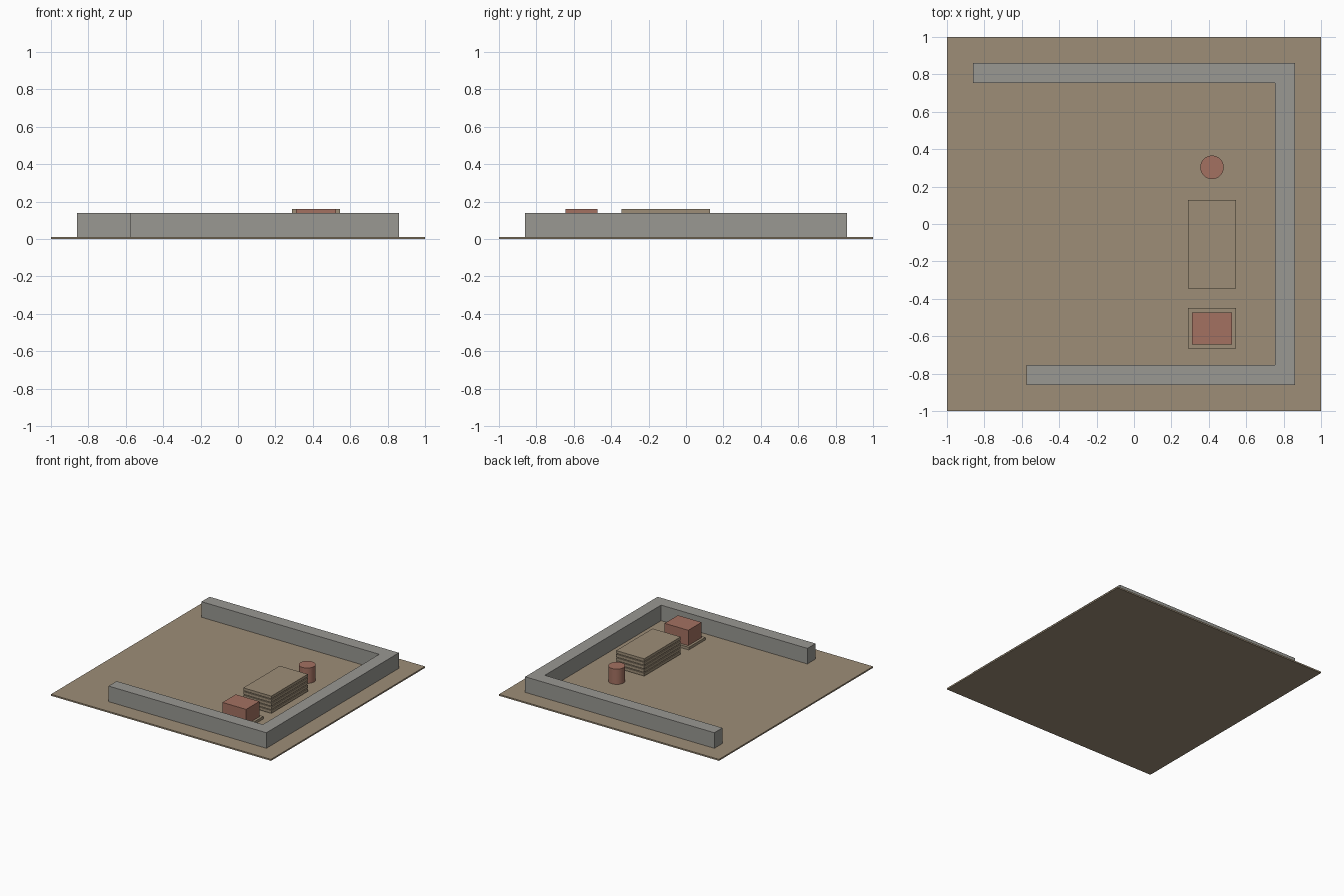
import bpy, bmesh

if "Cube" in bpy.data.objects:
    bpy.data.objects.remove(bpy.data.objects["Cube"])


def material(name, rgb):
    mat = bpy.data.materials.new(name)
    mat.use_nodes = True
    mat.diffuse_color = (*rgb, 1)
    mat.node_tree.nodes["Principled BSDF"].inputs["Base Color"].default_value = (*rgb, 1)
    return mat


sand = material("sandy tan", (0.34, 0.27, 0.185))
concrete = material("concrete grey", (0.32, 0.315, 0.29))
rust = material("rust red", (0.37, 0.165, 0.12))


def prism(name, outline, z0, z1, mat):
    """Extrude a flat outline upwards from z0 to z1."""
    bm = bmesh.new()
    face = bm.faces.new([bm.verts.new((x, y, z0)) for x, y in outline])
    top = bmesh.ops.extrude_face_region(bm, geom=[face])["geom"]
    verts = [v for v in top if isinstance(v, bmesh.types.BMVert)]
    bmesh.ops.translate(bm, verts=verts, vec=(0, 0, z1 - z0))
    bmesh.ops.recalc_face_normals(bm, faces=bm.faces)
    mesh = bpy.data.meshes.new(name)
    bm.to_mesh(mesh)
    bm.free()
    mesh.materials.append(mat)
    obj = bpy.data.objects.new(name, mesh)
    bpy.context.collection.objects.link(obj)
    return obj


def box(name, x0, x1, y0, y1, z0, z1, mat):
    return prism(name, [(x0, y0), (x1, y0), (x1, y1), (x0, y1)], z0, z1, mat)


GROUND = 0.012
TOP = 0.16

# Ground slab
box("ground", -1, 1, -1, 1, 0, GROUND, sand)

# Three-sided perimeter wall with a shorter front arm
OUT, IN = 0.86, 0.755
prism("perimeter_wall",
      [(-0.575, -OUT), (OUT, -OUT), (OUT, OUT), (-OUT, OUT),
       (-OUT, IN), (IN, IN), (IN, -IN), (-0.575, -IN)],
      0.001, 0.14, concrete)

# Stack of slabs separated by recessed spacers
LAYERS = 5
pitch = (TOP - GROUND) / LAYERS
gap = 0.006
for i in range(LAYERS):
    z = GROUND + i * pitch
    box(f"stack_spacer_{i + 1}", 0.30, 0.535, -0.335, 0.115, z, z + gap, sand)
    box(f"stack_slab_{i + 1}", 0.29, 0.545, -0.345, 0.128, z + gap, z + pitch, sand)

# Crate on its pallet
box("pallet", 0.29, 0.545, -0.665, -0.45, GROUND, 0.034, sand)
box("crate", 0.31, 0.525, -0.645, -0.472, 0.034, TOP, rust)

# Drum
bpy.ops.mesh.primitive_cylinder_add(vertices=32, radius=0.063, depth=0.138 - GROUND,
                                    location=(0.417, 0.303, (0.138 + GROUND) / 2))
drum = bpy.context.object
drum.name = "drum"
drum.data.materials.append(rust)
bpy.ops.object.shade_smooth_by_angle()
